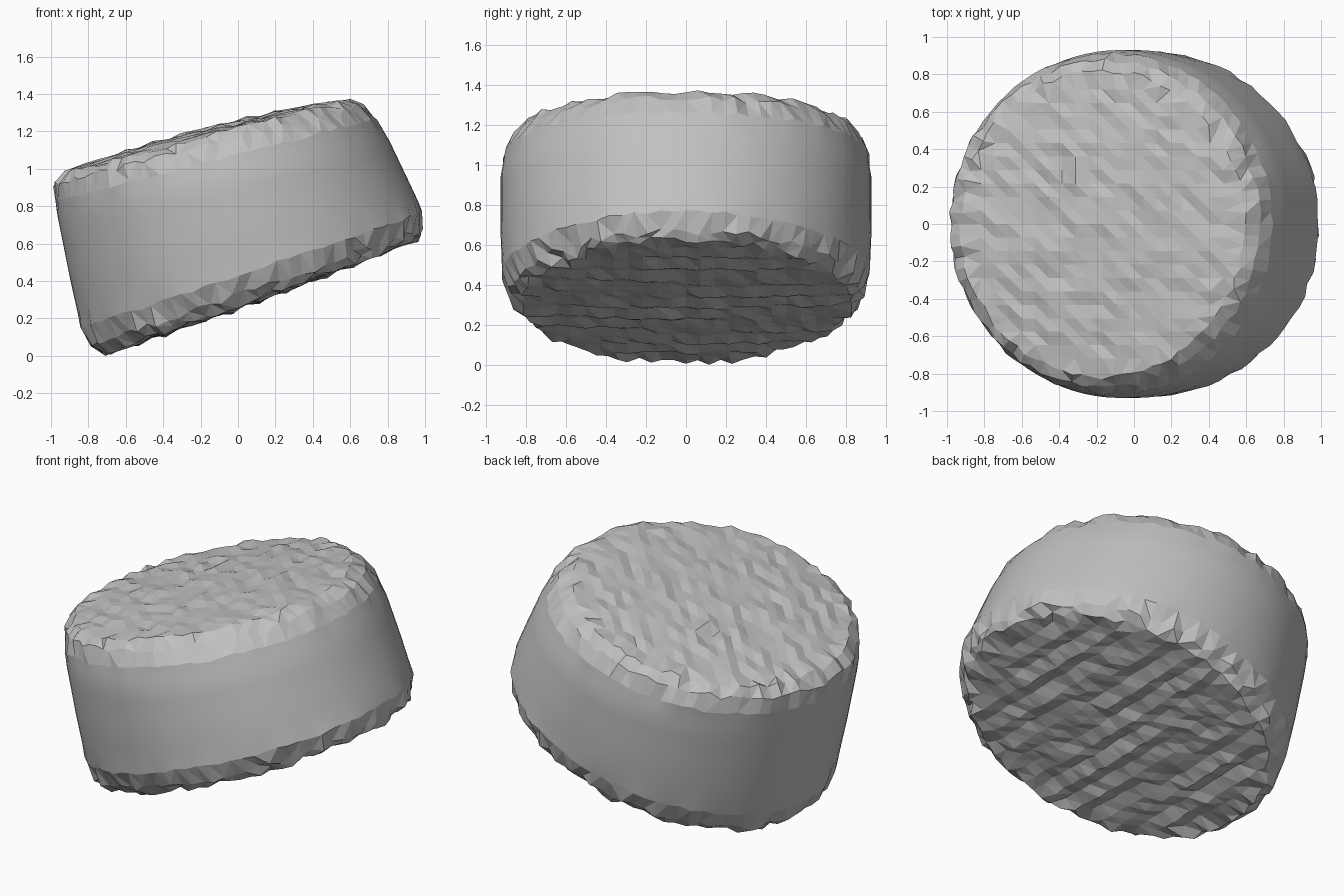
import bpy, bmesh, math, random
from mathutils import Vector
from mathutils.geometry import delaunay_2d_cdt

random.seed(7)
if "Cube" in bpy.data.objects:
    bpy.data.objects.remove(bpy.data.objects["Cube"], do_unlink=True)

SEGMENTS = 88
GRID = 0.072
# Key rings, bottom to top: left x, left z, right x, right z, half depth, roughness
KEYS = [
    (-0.73, 0.04, 0.96, 0.66, 0.83, 0.020),
    (-0.79, 0.08, 0.985, 0.70, 0.88, 0.020),
    (-0.84, 0.18, 0.99, 0.80, 0.92, 0.010),
    (-0.90, 0.45, 0.91, 0.97, 0.93, 0.0),
    (-0.96, 0.75, 0.81, 1.18, 0.93, 0.0),
    (-0.98, 0.86, 0.74, 1.30, 0.91, 0.010),
    (-0.985, 0.95, 0.67, 1.37, 0.87, 0.016),
    (-0.93, 1.01, 0.59, 1.405, 0.82, 0.016),
]
WALL_STEPS = {2: 3, 3: 4, 4: 2}


def ring_points(key):
    """Slanted ellipse with a chipped outline."""
    lx, lz, rx, rz, depth, rough = key
    points = []
    for i in range(SEGMENTS):
        a = math.tau * i / SEGMENTS
        u, v = math.cos(a), math.sin(a)
        s = 1 + random.uniform(-rough, rough)
        x = (lx + rx) / 2 + (rx - lx) / 2 * u * s
        z = (lz + rz) / 2 + (rz - lz) / 2 * u + random.uniform(-rough, rough)
        points.append(Vector((x, depth * v * s, z)))
    return points


def add_cap(bm, ring, key, dome_height, terrace):
    """Rough terraced face on a square grid, joined to the rim."""
    lx, lz, rx, rz, depth, _ = key
    cx, half = (lx + rx) / 2, (rx - lx) / 2
    flat = [v.co.xy for v in ring]
    count = len(flat)
    n = int(1 / GRID) + 1
    for i in range(-n, n + 1):
        for j in range(-n, n + 1):
            p = Vector((cx + i * GRID, j * GRID))
            if math.hypot((p.x - cx) / half, p.y / depth) < 0.94:
                flat.append(p)
    edges = [(i, (i + 1) % count) for i in range(count)]
    points, _, faces, sources, _, _ = delaunay_2d_cdt(flat, edges, [], 1, 1e-5)
    verts = []
    for p, source in zip(points, sources):
        if source and min(source) < count:
            verts.append(ring[min(source)])
            continue
        u = (p.x - cx) / half
        dome = dome_height * max(0, 1 - u * u - (p.y / depth) ** 2)
        step = terrace * math.sin(p.x * 38 + 0.8 * math.sin(p.y * 3))
        z = (lz + rz) / 2 + (rz - lz) / 2 * u
        z += dome + step + random.uniform(-0.011, 0.011)
        verts.append(bm.verts.new((p.x, p.y, z)))
    for face in faces:
        corners = [verts[i] for i in face]
        if len(set(corners)) == 3 and not bm.faces.get(corners):
            bm.faces.new(corners)


# Wall and chipped rims
bm = bmesh.new()
levels = []
for k, key in enumerate(KEYS):
    levels.append(key)
    steps = WALL_STEPS.get(k, 1)
    for s in range(1, steps):
        t = s / steps
        mix = [a + (b - a) * t for a, b in zip(key, KEYS[k + 1])]
        levels.append((*mix[:5], 0.0))
rings = [[bm.verts.new(p) for p in ring_points(key)] for key in levels]
chipped = []
for k in range(len(rings) - 1):
    lower, upper = rings[k], rings[k + 1]
    rough_band = max(levels[k][5], levels[k + 1][5]) > 0.012
    for i in range(SEGMENTS):
        j = (i + 1) % SEGMENTS
        face = bm.faces.new((lower[i], lower[j], upper[j], upper[i]))
        face.smooth = not rough_band
        if rough_band:
            chipped.append(face)
bmesh.ops.triangulate(bm, faces=chipped)

# Rough underside and top
add_cap(bm, rings[0], KEYS[0], -0.02, 0.012)
add_cap(bm, rings[-1], KEYS[-1], 0.04, 0.006)
bmesh.ops.recalc_face_normals(bm, faces=bm.faces[:])

# Rest on the ground and centre
xs, ys, zs = zip(*(v.co for v in bm.verts))
offset = Vector(((max(xs) + min(xs)) / 2, (max(ys) + min(ys)) / 2, min(zs)))
bmesh.ops.translate(bm, verts=bm.verts[:], vec=-offset)

mesh = bpy.data.meshes.new("tilted_drum")
bm.to_mesh(mesh)
bm.free()
drum = bpy.data.objects.new("tilted_drum", mesh)
bpy.context.collection.objects.link(drum)

# Plain grey
grey = bpy.data.materials.new("plain_grey")
grey.use_nodes = True
colour = (0.53, 0.53, 0.53, 1)
grey.diffuse_color = colour
grey.node_tree.nodes["Principled BSDF"].inputs["Base Color"].default_value = colour
mesh.materials.append(grey)
